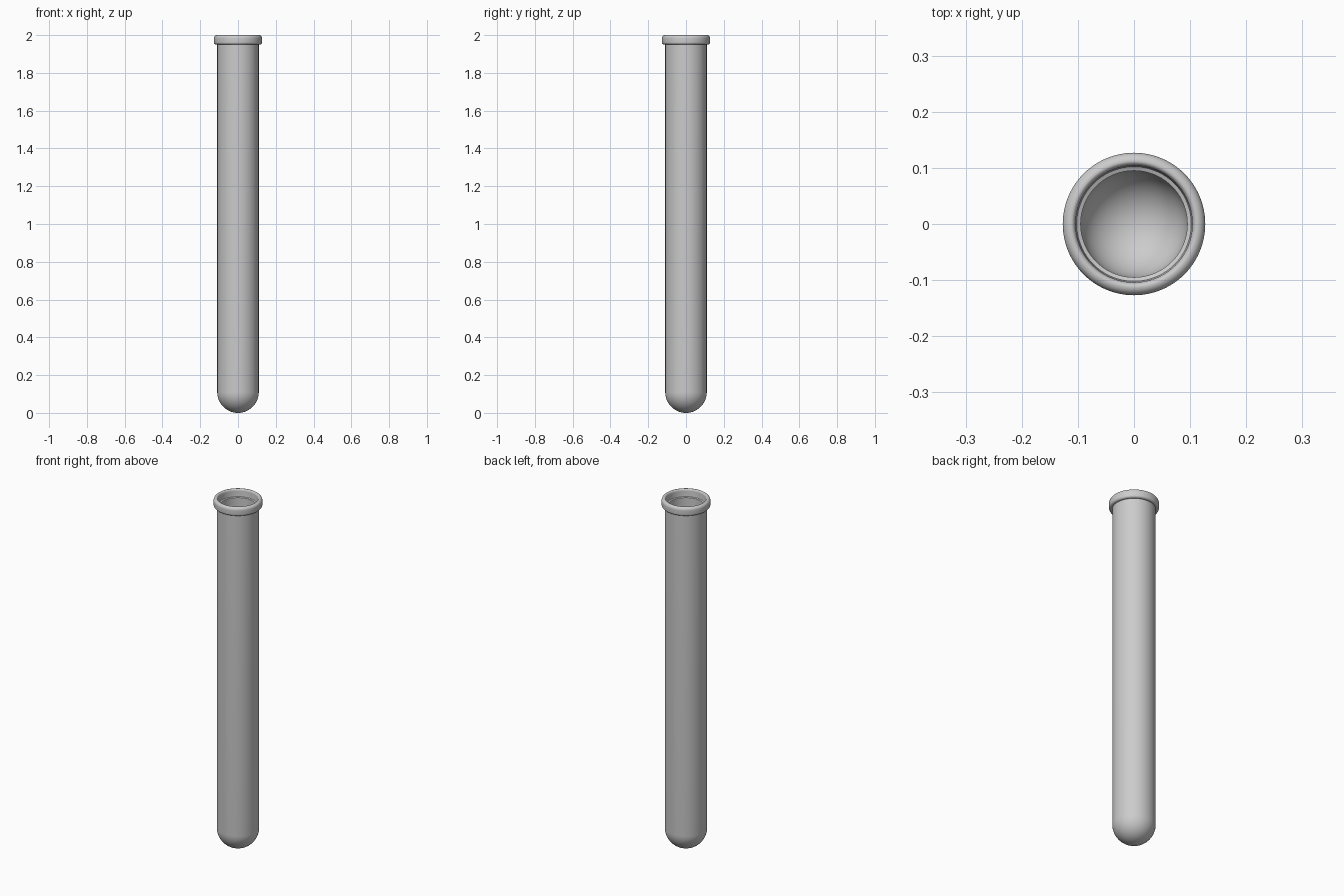
import bpy, bmesh, math

if "Cube" in bpy.data.objects:
    bpy.data.objects.remove(bpy.data.objects["Cube"])

R_OUT, R_IN, SEGMENTS = 0.11, 0.095, 96


def arc(cr, cz, rr, rz, a0, a1, n):
    """Points of an elliptical arc in the (radius, height) plane."""
    pts = []
    for i in range(n + 1):
        a = math.radians(a0 + (a1 - a0) * i / n)
        pts.append((max(cr + rr * math.cos(a), 0.0), cz + rz * math.sin(a)))
    return pts


def lathe(name, profile):
    """Spin a radius/height profile around z into a smooth object."""
    bm = bmesh.new()
    verts = [bm.verts.new((r, 0, z)) for r, z in profile]
    edges = [bm.edges.new(pair) for pair in zip(verts, verts[1:])]
    bmesh.ops.spin(bm, geom=verts + edges, cent=(0, 0, 0), axis=(0, 0, 1),
                   angle=math.tau, steps=SEGMENTS, use_duplicate=False)
    bmesh.ops.remove_doubles(bm, verts=bm.verts, dist=1e-5)
    bmesh.ops.recalc_face_normals(bm, faces=bm.faces)
    mesh = bpy.data.meshes.new(name)
    bm.to_mesh(mesh)
    bm.free()
    obj = bpy.data.objects.new(name, mesh)
    bpy.context.collection.objects.link(obj)
    bpy.context.view_layer.objects.active = obj
    obj.select_set(True)
    bpy.ops.object.shade_smooth_by_angle(angle=math.radians(35))
    obj.select_set(False)
    return obj


# Outer wall with round bottom
outer = arc(0, R_OUT, R_OUT, R_OUT, -90, 0, 20) + [(R_OUT, 1.951)]
# Rolled lip: rounded outside, over the top, and down to the inside
lip = (arc(0.115, 1.962, 0.012, 0.012, -90, 0, 6)
       + arc(0.112, 1.983, 0.015, 0.017, 0, 90, 8)
       + arc(0.112, 1.988, 0.008, 0.012, 90, 180, 6)[1:]
       + [(0.103, 1.966), (0.102, 1.958), (R_IN, 1.955)])
# Inner wall with round bottom
inner = arc(0, R_OUT, R_IN, R_IN, 0, -90, 20)

lathe("test_tube", outer + lip + inner)
